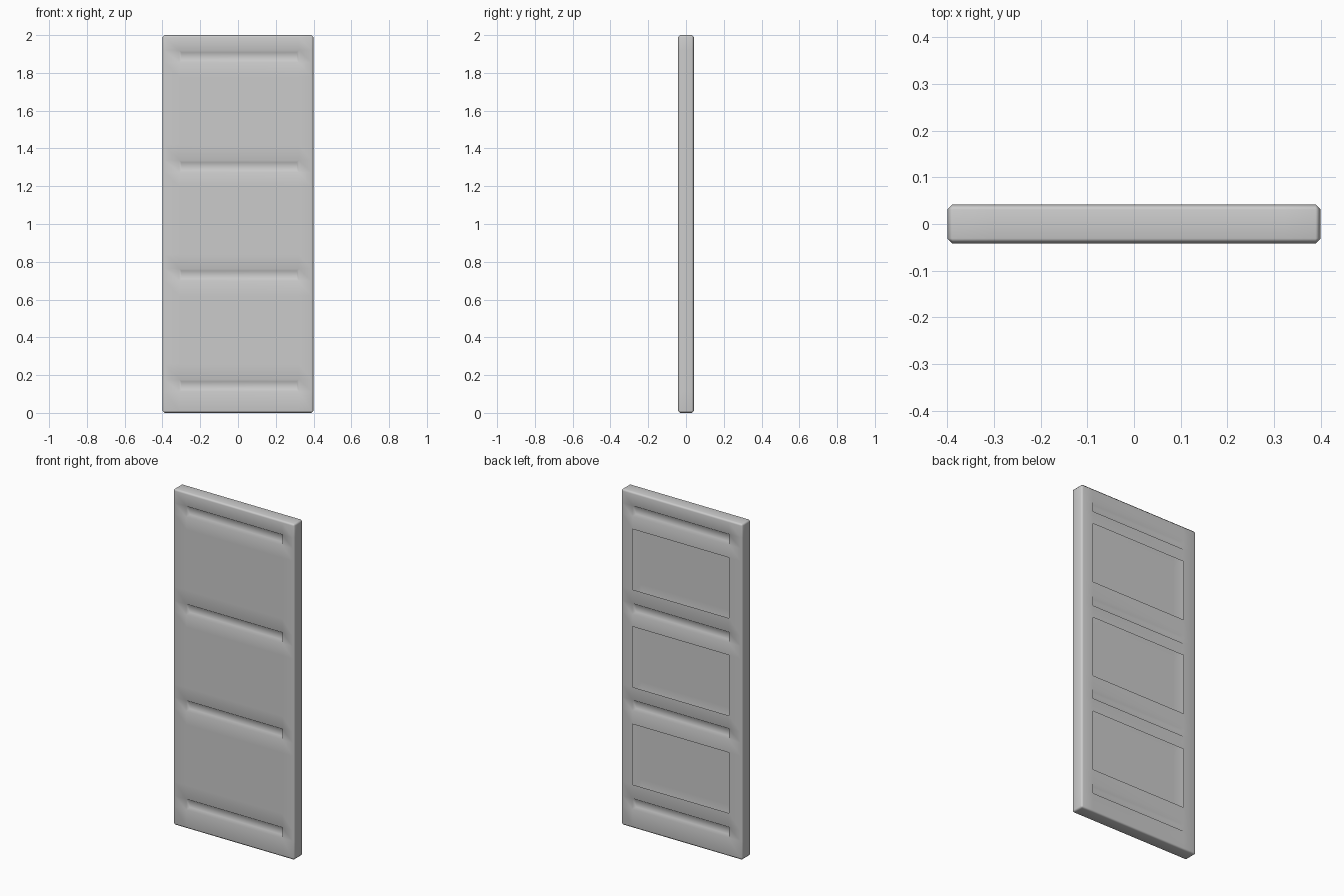
import bpy, bmesh

if "Cube" in bpy.data.objects:
    bpy.data.objects.remove(bpy.data.objects["Cube"])

THICK, EDGE = 0.042, 0.011                  # half thickness, chamfer width
SLOT_X = (-0.311, 0.322)
SLOT_Z = (0.145, 0.731, 1.305, 1.887)
OPENING_Z = (0.44, 1.02, 1.60)
SLOT_H, OPENING_H = 0.032, 0.18             # half heights
DEPTH, TAPER = 0.018, 0.011

# Hollow board with chamfered edges
bm = bmesh.new()
for v in bmesh.ops.create_cube(bm, size=1)["verts"]:
    v.co = (v.co.x * 0.8, v.co.y * THICK * 2, v.co.z * 2 + 1)
bmesh.ops.bevel(bm, geom=bm.edges[:], offset=EDGE, segments=1,
                affect='EDGES', profile=0.5)

# Soft shading across the top edge
for f in bm.faces:
    f.normal_update()
    f.smooth = f.normal.z > 0.3


def cut(point, normal):
    bmesh.ops.bisect_plane(bm, geom=bm.verts[:] + bm.edges[:] + bm.faces[:],
                           plane_co=point, plane_no=normal)


# Divide the board where slots and openings begin and end
for x in SLOT_X:
    cut((x, 0, 0), (1, 0, 0))
for centres, half in ((SLOT_Z, SLOT_H), (OPENING_Z, OPENING_H)):
    for z in centres:
        for s in (-1, 1):
            cut((0, 0, z + s * half), (0, 0, 1))
bm.normal_update()


def cells(centres, half, sides):
    """Faces of the front (-1) or back (1) that lie inside the given rows."""
    found = []
    for f in bm.faces:
        c = f.calc_center_median()
        if (any(f.normal.y * s > 0.9 for s in sides)
                and SLOT_X[0] < c.x < SLOT_X[1]
                and any(abs(c.z - z) < half for z in centres)):
            found.append(f)
    return found


# Tapered slots sunk into both faces
bmesh.ops.inset_individual(bm, faces=cells(SLOT_Z, SLOT_H, (-1, 1)),
                           thickness=TAPER, depth=-DEPTH,
                           use_even_offset=True)

# Openings between the slots in the back skin
bmesh.ops.delete(bm, geom=cells(OPENING_Z, OPENING_H, (1,)),
                 context='FACES_ONLY')

mesh = bpy.data.meshes.new("board")
bm.to_mesh(mesh)
bm.free()
board = bpy.data.objects.new("board", mesh)
bpy.context.collection.objects.link(board)
board.modifiers.new("weighted_normals", 'WEIGHTED_NORMAL')
